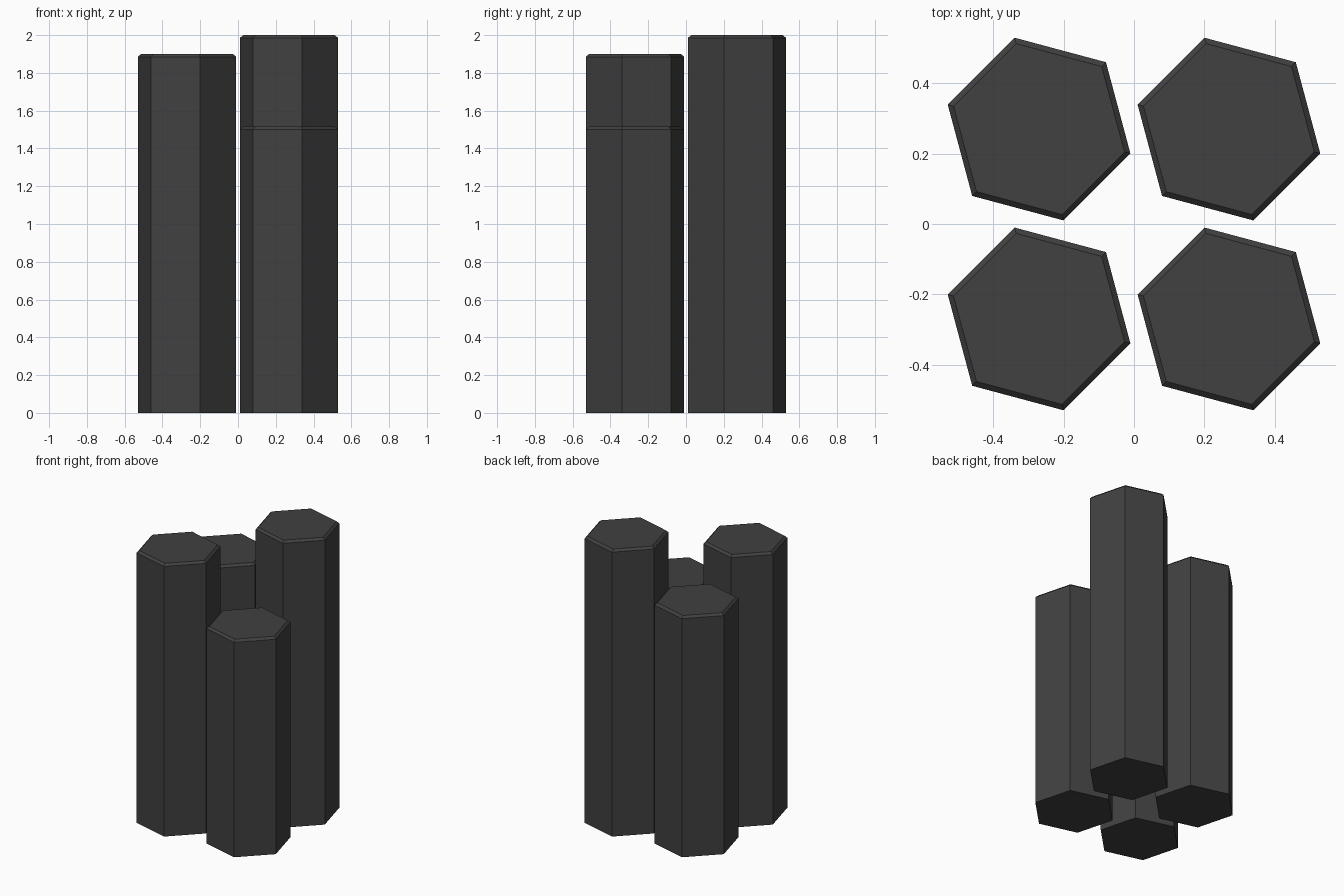
import bpy, bmesh, math

if "Cube" in bpy.data.objects:
    bpy.data.objects.remove(bpy.data.objects["Cube"])

stone = bpy.data.materials.new("dark basalt")
stone.diffuse_color = (0.052, 0.052, 0.052, 1)
stone.use_nodes = True
stone.node_tree.nodes["Principled BSDF"].inputs["Base Color"].default_value = stone.diffuse_color

RADIUS = 0.269   # column corner radius
BEVEL = 0.015    # chamfer around the top rim


def hex_column(name, x, y, height):
    """Hexagonal prism with a chamfered top edge."""
    bm = bmesh.new()
    rings = []
    for r, z in ((RADIUS, 0), (RADIUS, height - BEVEL),
                 (RADIUS - BEVEL / math.cos(math.pi / 6), height)):
        angles = [math.radians(45 + 60 * k) for k in range(6)]
        rings.append([bm.verts.new((r * math.cos(a), r * math.sin(a), z)) for a in angles])
    for low, high in zip(rings, rings[1:]):
        for i in range(6):
            j = (i + 1) % 6
            bm.faces.new((low[i], low[j], high[j], high[i]))
    bm.faces.new(rings[-1])
    bm.faces.new(rings[0][::-1])
    mesh = bpy.data.meshes.new(name)
    bm.to_mesh(mesh)
    bm.free()
    mesh.materials.append(stone)
    obj = bpy.data.objects.new(name, mesh)
    obj.location = (x, y, 0)
    bpy.context.collection.objects.link(obj)


# Four columns of different heights in a square
for name, sx, sy, height in (("front_left_column", -1, -1, 1.9),
                             ("front_right_column", 1, -1, 1.515),
                             ("back_left_column", -1, 1, 1.68),
                             ("back_right_column", 1, 1, 2.0)):
    hex_column(name, sx * 0.27, sy * 0.27, height)
